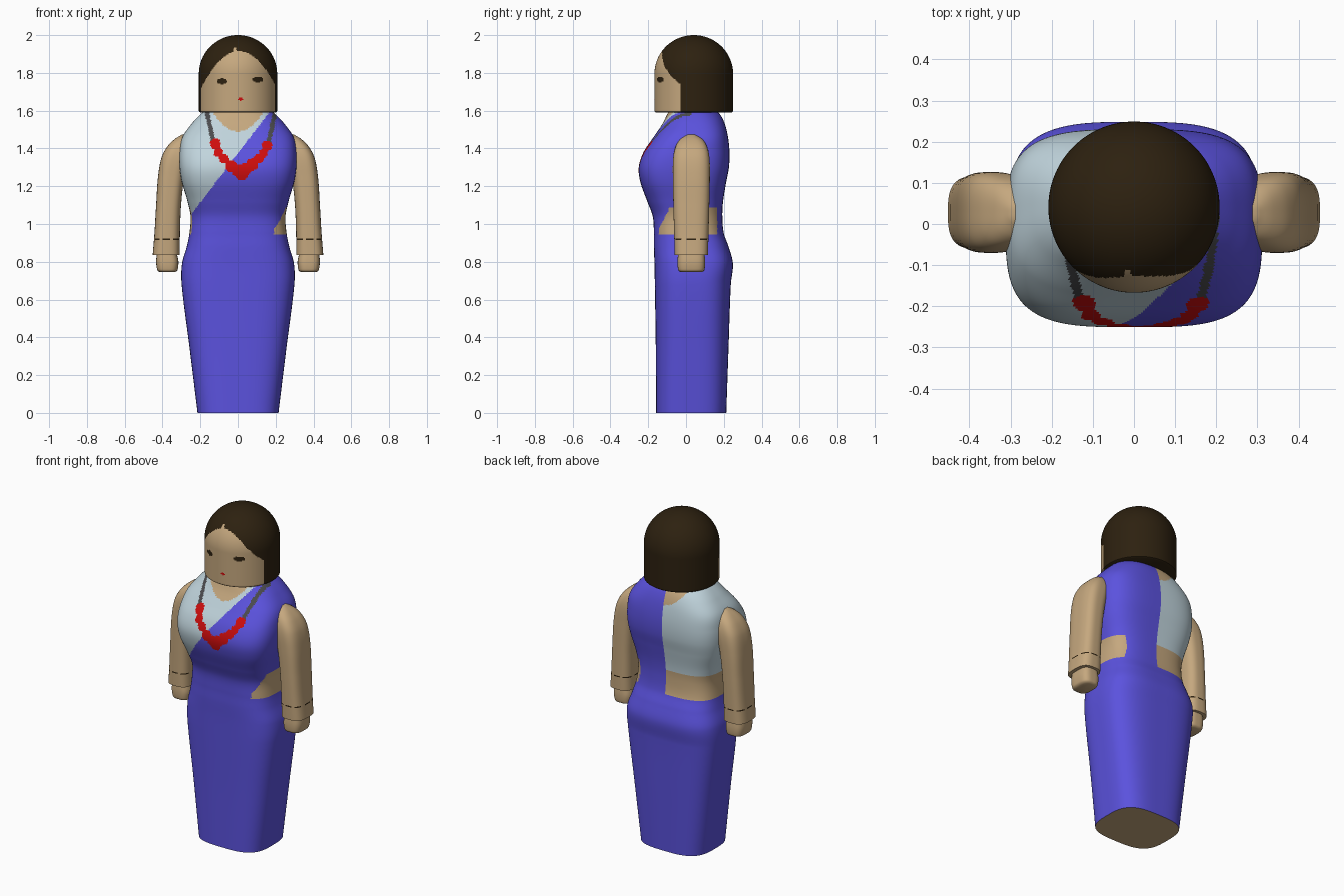
import bpy, math

if "Cube" in bpy.data.objects:
    bpy.data.objects.remove(bpy.data.objects["Cube"])

def material(name, rgb):
    m = bpy.data.materials.new(name)
    m.diffuse_color = (*rgb, 1)
    m.use_nodes = True
    m.node_tree.nodes["Principled BSDF"].inputs["Base Color"].default_value = m.diffuse_color
    return m

SKIN, BLUE, BLOUSE, HAIR, RED, CORD = range(6)
MATS = [material("skin", (.56, .39, .21)), material("blue cloth", (.105, .085, .73)),
        material("pale blouse", (.53, .66, .72)), material("dark hair", (.026, .015, .005)),
        material("red beads", (.62, .004, .004)), material("grey cord", (.07, .07, .075))]

def smooth_profile(keys, z):
    """Cubic interpolation of rows (z, values...)"""
    n = len(keys)
    i = max(k for k in range(n - 1) if keys[k][0] <= z + 1e-9)
    p, q = keys[i], keys[i + 1]
    o, r = keys[max(i - 1, 0)], keys[min(i + 2, n - 1)]
    h = q[0] - p[0]
    t = min((z - p[0]) / h, 1)
    out = []
    for c in range(1, len(p)):
        m0 = (q[c] - o[c]) / (q[0] - o[0]) * h
        m1 = (r[c] - p[c]) / (r[0] - p[0]) * h
        out.append((2*t**3 - 3*t*t + 1) * p[c] + (t**3 - 2*t*t + t) * m0
                   + (3*t*t - 2*t**3) * q[c] + (t**3 - t*t) * m1)
    return out

def section(cx, cy, a, b, n, z, segs):
    """Rounded-rectangle ring, sampled by direction"""
    ring = []
    for k in range(segs):
        u = 2 * math.pi * k / segs
        c, s = math.cos(u), math.sin(u)
        r = (abs(c / a) ** n + abs(s / b) ** n) ** (-1 / n)
        ring.append((cx + r * c, cy + r * s, z))
    return ring

def loft(name, rings, rule):
    """Skin rings together, cap the ends, colour each face by rule(x, y, z)"""
    segs = len(rings[0])
    verts = [v for ring in rings for v in ring]
    faces = []
    for j in range(len(rings) - 1):
        for k in range(segs):
            l = (k + 1) % segs
            faces.append((j*segs + k, j*segs + l, (j+1)*segs + l, (j+1)*segs + k))
    for base, flip in ((0, True), ((len(rings) - 1) * segs, False)):
        c = len(verts)
        ring = rings[base // segs]
        verts.append(tuple(sum(v[i] for v in ring) / segs for i in range(3)))
        for k in range(segs):
            a, b = base + k, base + (k + 1) % segs
            faces.append((b, a, c) if flip else (a, b, c))
    me = bpy.data.meshes.new(name)
    me.from_pydata(verts, [], faces)
    for m in MATS:
        me.materials.append(m)
    for p in me.polygons:
        p.use_smooth = True
        p.material_index = rule(*p.center)
    me.set_sharp_from_angle(angle=math.radians(40))
    ob = bpy.data.objects.new(name, me)
    bpy.context.collection.objects.link(ob)
    return ob

def steps(a, b, n):
    return [a + (b - a) * i / n for i in range(n + 1)]

# --- Dressed body: z, half width, front y, back y, roundness exponent
BODY = [(0, .215, -.158, .213, 3.2), (.35, .258, -.16, .225, 3.2), (.68, .299, -.165, .237, 3.2),
        (.79, .297, -.167, .248, 3.2), (.88, .272, -.17, .225, 3.2), (.95, .258, -.17, .2, 3.2),
        (1.04, .252, -.176, .192, 3.2), (1.12, .268, -.205, .196, 3.3), (1.22, .297, -.241, .212, 3.5),
        (1.3, .31, -.25, .227, 3.5), (1.38, .31, -.225, .23, 3.4), (1.46, .295, -.172, .222, 3.2),
        (1.53, .247, -.125, .205, 2.8), (1.58, .2, -.1, .18, 2.5), (1.605, .17, -.085, .15, 2.3)]
BEADS = [(-.12, 1.425, .028), (-.105, 1.38, .025), (-.075, 1.345, .026), (-.035, 1.305, .032),
         (.0, 1.285, .034), (.02, 1.262, .032), (.04, 1.29, .034), (.075, 1.315, .032),
         (.11, 1.345, .026), (.135, 1.375, .024), (.153, 1.415, .028)]

def body_rule(x, y, z):
    if z < .001:
        return SKIN
    if y < .03:
        # necklace on the chest
        if any((x - bx) ** 2 + (z - bz) ** 2 < r * r for bx, bz, r in BEADS):
            return RED
        left = -.13 - .035 * ((z - 1.43) / .16) ** 1 if z > 1.43 else 9
        right = .162 + .035 * ((z - 1.43) / .16) if z > 1.43 else 9
        if abs(x - left) < .012 or abs(x - right) < .012:
            return CORD
    # bare waist
    bare = .94 < z < 1.085
    if x > 0:
        if bare and y < .165 and y > -.16 + (z - .94) * .5 and x > .19:
            return SKIN
        if y > .03:
            return BLUE
    elif y > -.08 or (y > .03):
        if bare:
            return SKIN
    if z < .94:
        return BLUE
    # draped cloth crossing the chest diagonally
    if y < .03 and z < 1.05 + (x + .25) * 1.3:
        return BLUE
    if z > 1.49 + 5.5 * x * x:
        return SKIN
    return BLOUSE if z > 1.0 else BLUE

rings = []
for z in steps(0, .64, 10)[:-1] + steps(.64, 1.605, 140):
    a, f, b, n = smooth_profile(BODY, z)
    rings.append(section(0, (f + b) / 2, a, (b - f) / 2, n, z, 256))
loft("dressed_body", rings, body_rule)

# --- Head: cylinder with a domed top, hair and face painted by region
def head_rule(x, y, z):
    if y < -.03:
        for ex, ez in ((-.085, 1.755), (.105, 1.765)):
            if ((x - ex) / .028) ** 2 + ((z - ez) / .015) ** 2 < 1:
                return HAIR
        if ((x - .015) / .013) ** 2 + ((z - 1.662) / .008) ** 2 < 1:
            return RED
        line = 1.915 - 4.8 * (x - .005) ** 2
        if z < line or (abs(x + .015) < .008 and z < 1.935):
            return SKIN
    return HAIR

R, DOME = .208, 1.795
profile = [(R - .008, 1.59), (R - .001, 1.595)] + [(R, z) for z in steps(1.60, DOME, 34)]
profile += [(R * math.cos(t), DOME + .205 * math.sin(t)) for t in steps(0, math.pi / 2 - .02, 44)[1:]]
loft("head", [section(0, .041, r, r, 2, z, 220) for r, z in profile], head_rule)

# --- Arms and hands: z, inner x, outer x, half depth
ARM = [(.837, .309, .452, .088), (.95, .308, .443, .091), (1.1, .302, .434, .095),
       (1.25, .285, .424, .098), (1.35, .26, .406, .096), (1.41, .24, .375, .083),
       (1.45, .225, .335, .058), (1.475, .215, .295, .02)]
HAND = [(.745, .335, .413, .055), (.75, .324, .424, .066), (.765, .319, .43, .071),
        (.80, .316, .434, .073), (.845, .325, .43, .07)]

def arm_rule(x, y, z):
    # thin broken bracelet line
    return HAIR if .912 < z < .921 and int(abs(x) * 70) % 4 and int((y + 1) * 40) % 3 else SKIN

for side, s in (("left", -1), ("right", 1)):
    for part, keys, count, n in (("arm", ARM, 90, 3), ("hand", HAND, 16, 3.2)):
        rings = []
        for z in steps(keys[0][0], keys[-1][0], count):
            i, o, d = smooth_profile(keys, z)
            rings.append(section(s * (i + o) / 2, .028, (o - i) / 2, d, n, z, 72))
        loft(f"{side}_{part}", rings, arm_rule)
